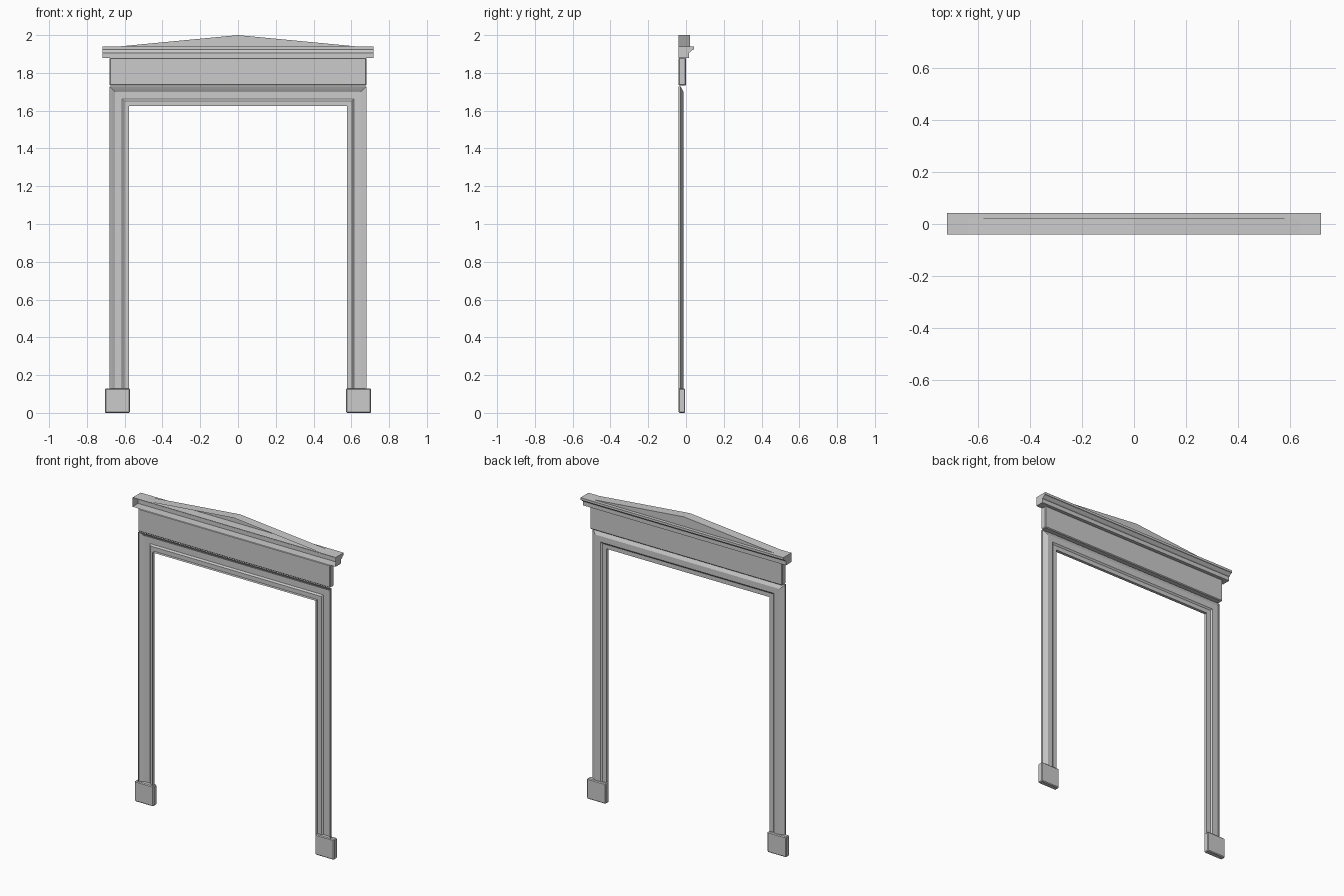
import bpy, bmesh

if "Cube" in bpy.data.objects:
    bpy.data.objects.remove(bpy.data.objects["Cube"])


def make_object(name, bm):
    bmesh.ops.recalc_face_normals(bm, faces=bm.faces)
    mesh = bpy.data.meshes.new(name)
    bm.to_mesh(mesh)
    bm.free()
    obj = bpy.data.objects.new(name, mesh)
    bpy.context.collection.objects.link(obj)
    return obj


def bridge(bm, rows):
    """Skin quads between successive rows of points (open strips)."""
    rows = [[bm.verts.new(p) for p in row] for row in rows]
    for a, b in zip(rows, rows[1:]):
        for i in range(len(a) - 1):
            bm.faces.new((a[i], a[i + 1], b[i + 1], b[i]))
    return rows


def block(name, x0, x1, y0, y1, z0, z1, bevel=0.005):
    bm = bmesh.new()
    bmesh.ops.create_cube(bm, size=1)
    for v in bm.verts:
        v.co = ((x0 + x1) / 2 + v.co.x * (x1 - x0),
                (y0 + y1) / 2 + v.co.y * (y1 - y0),
                (z0 + z1) / 2 + v.co.z * (z1 - z0))
    bmesh.ops.bevel(bm, geom=bm.edges[:], offset=bevel, segments=1, affect='EDGES')
    return make_object(name, bm)


# Plinth blocks under each leg
block("left_plinth", -0.705, -0.572, -0.039, -0.004, 0, 0.13)
block("right_plinth", 0.572, 0.705, -0.039, -0.004, 0, 0.13)

# Moulded surround: (inward offset, y) profile mitred around the opening, open at the wall
profile = [(0, -0.04), (0, -0.028), (0.012, -0.022), (0.028, -0.013),
           (0.066, -0.013), (0.076, -0.021), (0.103, -0.021), (0.103, -0.04)]
bm = bmesh.new()
bridge(bm, [[(sx * (0.68 - d), y, 0.125 if low else 1.728 - d) for d, y in profile]
            for sx, low in ((-1, True), (-1, False), (1, False), (1, True))])
make_object("door_surround", bm)

# Frieze board
block("frieze", -0.68, 0.68, -0.04, 0.0, 1.733, 1.88)

# Cornice: (y, z) profile run across the width, capped ends, open at the wall
profile = [(-0.04, 1.88), (0.016, 1.88), (0.016, 1.906), (0.023, 1.91),
           (0.035, 1.922), (0.042, 1.924), (0.042, 1.939), (-0.04, 1.939)]
bm = bmesh.new()
for row in bridge(bm, [[(x, y, z) for y, z in profile] for x in (-0.718, 0.718)]):
    bm.faces.new(row)
make_object("cornice", bm)

# Low pediment: sloped roof and triangular front, open at the wall
outline = [(-0.64, 1.939), (0, 2.0), (0.64, 1.939)]
bm = bmesh.new()
rows = bridge(bm, [[(x, y, z) for x, z in outline] for y in (-0.04, 0.021)])
bm.faces.new(rows[1])
make_object("pediment", bm)
